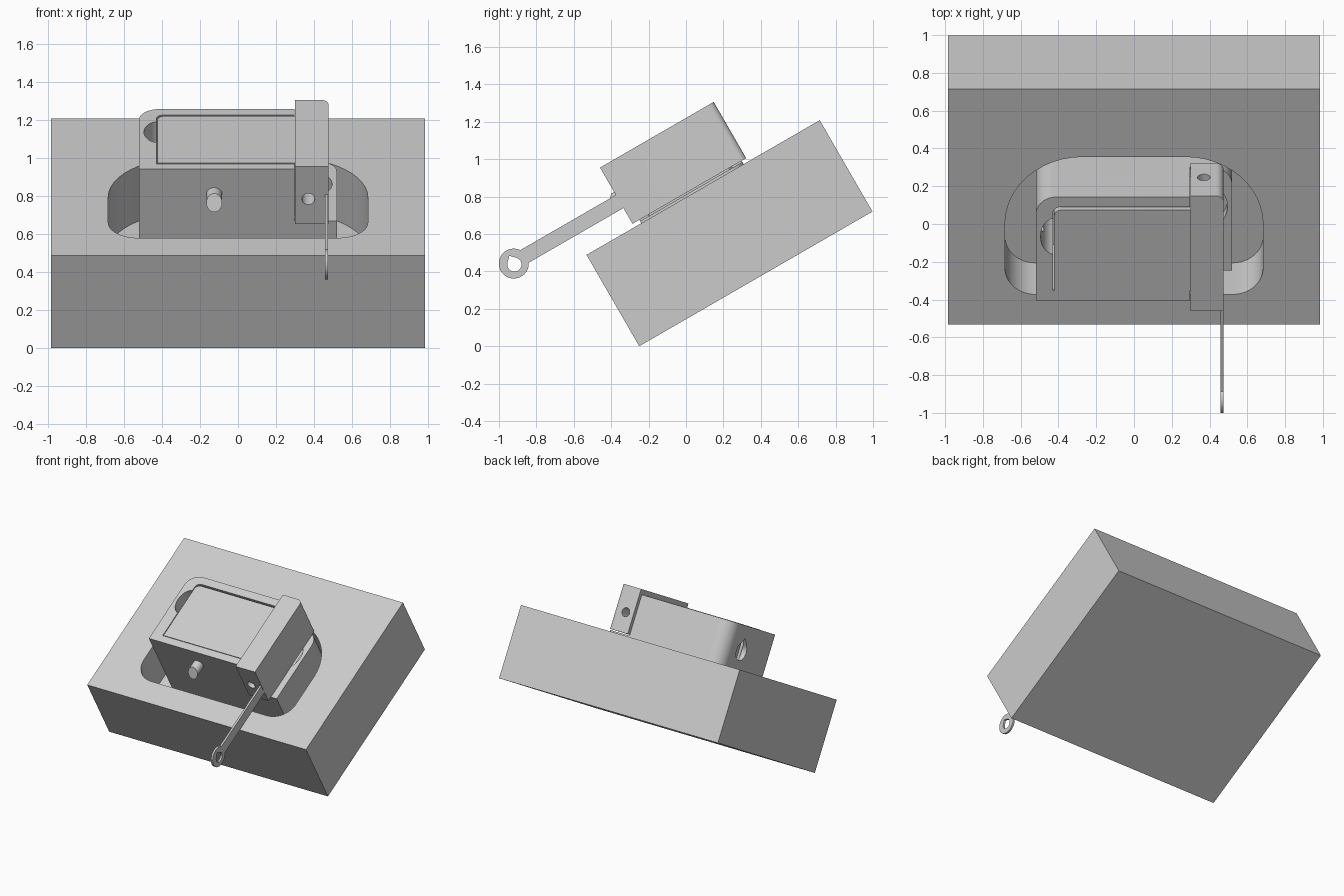
import bpy, bmesh, math
from mathutils import Matrix, Vector

if "Cube" in bpy.data.objects:
    bpy.data.objects.remove(bpy.data.objects["Cube"])

grey = bpy.data.materials.new("plain_grey")
grey.use_nodes = True
grey.diffuse_color = (0.6, 0.6, 0.6, 1)
grey.node_tree.nodes["Principled BSDF"].inputs["Base Color"].default_value = (0.6, 0.6, 0.6, 1)

# Everything is built level (x, slope, height), then tilted back as one assembly
TILT = Matrix.Translation((0, -0.25, 0)) @ Matrix.Rotation(math.radians(30), 4, "X")
AXES = {"z": lambda a, b, c: (a, b, c),
        "x": lambda a, b, c: (c, a, b),
        "y": lambda a, b, c: (a, c, b)}


def arc(cx, cy, rx, ry, start, end, steps=12):
    out = []
    for i in range(steps + 1):
        t = math.radians(start + (end - start) * i / steps)
        out.append((cx + rx * math.cos(t), cy + ry * math.sin(t)))
    return out


def rounded(x0, x1, y0, y1, front=0, back_left=0, back_right=0):
    pts = []
    for x, y, sx, sy, r, a in ((x0, y0, 1, 1, front, 180), (x1, y0, -1, 1, front, 270),
                               (x1, y1, -1, -1, back_right, 0), (x0, y1, 1, -1, back_left, 90)):
        pts += arc(x + sx * r, y + sy * r, r, r, a, a + 90) if r else [(x, y)]
    return pts


def teardrop(cx, cy, r):
    return arc(cx, cy, r, r, 135, 405, 20) + [(cx, cy + r * math.sqrt(2))]


def prism(name, outline, low, high, axis="z"):
    bm = bmesh.new()
    rings = [[bm.verts.new(AXES[axis](a, b, c)) for a, b in outline] for c in (low, high)]
    bm.faces.new(rings[0])
    bm.faces.new(rings[1])
    n = len(outline)
    for i in range(n):
        j = (i + 1) % n
        bm.faces.new((rings[0][i], rings[0][j], rings[1][j], rings[1][i]))
    bmesh.ops.recalc_face_normals(bm, faces=bm.faces)
    mesh = bpy.data.meshes.new(name)
    bm.to_mesh(mesh)
    bm.free()
    mesh.materials.append(grey)
    obj = bpy.data.objects.new(name, mesh)
    bpy.context.collection.objects.link(obj)
    return obj


def combine(obj, operation, others):
    for other in others:
        mod = obj.modifiers.new("cut", "BOOLEAN")
        mod.operation, mod.solver, mod.object = operation, "EXACT", other
    bpy.context.view_layer.update()
    graph = bpy.context.evaluated_depsgraph_get()
    obj_mesh = bpy.data.meshes.new_from_object(obj.evaluated_get(graph))
    obj.modifiers.clear()
    obj.data = obj_mesh
    for other in others:
        bpy.data.objects.remove(other)


parts = []

# Thick base with a round-backed pocket
base = prism("base_block", rounded(-0.985, 0.985, 0, 1.44), 0, 0.564)
combine(base, "DIFFERENCE", [
    prism("pocket", rounded(-0.683, 0.683, 0.184, 1.024, 0.16, 0.41, 0.41), 0.23, 0.8)])
parts.append(base)

# Housing: full-width lower half, shorter upper half
housing = prism("housing", rounded(-0.52, 0.52, 0.338, 0.97, 0, 0.11, 0.11), 0.23, 0.893)
combine(housing, "DIFFERENCE", [
    prism("end_step", rounded(0.297, 0.7, 0.2, 1.2), 0.577, 1.2),
    prism("cavity", rounded(-0.43, 0.43, 0.394, 0.908, 0, 0.04, 0.04), 0.4, 1.2),
    prism("left_notch", arc(-0.42, 0.728, 0.075, 0.11, 0, 345, 23), 0.5, 1.2),
    prism("right_notch", arc(0.42, 0.728, 0.075, 0.11, 0, 345, 23), 0.5, 1.2),
    prism("side_hole", teardrop(0.728, 0.7, 0.07), -0.6, -0.45, "x")])
parts.append(housing)

# Insert filling the housing cavity
parts.append(prism("insert_panel", rounded(-0.423, 0.299, 0.396, 0.892, 0, 0.04, 0), 0.402, 0.896))

# End cap with a lengthwise hole
cap = prism("end_cap", rounded(0.3, 0.475, 0.296, 0.998, 0, 0, 0.04), 0.585, 0.932)
combine(cap, "DIFFERENCE", [
    prism("cap_hole", arc(0.37, 0.735, 0.034, 0.034, 0, 345, 23), 0, 1.3, "y")])
parts.append(cap)

# Flat handle with an eyelet
handle = prism("handle", rounded(-0.36, 0.3, 0.682, 0.763), 0.457, 0.473, "x")
combine(handle, "UNION", [
    prism("eyelet", arc(-0.36, 0.718, 0.08, 0.08, 0, 352.5, 47), 0.457, 0.473, "x")])
combine(handle, "DIFFERENCE", [
    prism("eyelet_hole", teardrop(-0.36, 0.712, 0.038), 0.4, 0.5, "x")])
parts.append(handle)

# Latch pin with a slanted tip
pin = prism("latch_pin", arc(-0.125, 0.739, 0.042, 0.042, 0, 345, 23), 0.25, 0.36, "y")
for v in pin.data.vertices:
    if v.co.y < 0.3:
        v.co.y += (v.co.z - 0.739) * 0.6
parts.append(pin)

# Tilt all parts and shade them
for obj in parts:
    obj.data.transform(TILT)
    bpy.ops.object.select_all(action="DESELECT")
    obj.select_set(True)
    bpy.context.view_layer.objects.active = obj
    bpy.ops.object.shade_smooth_by_angle(angle=math.radians(30))
